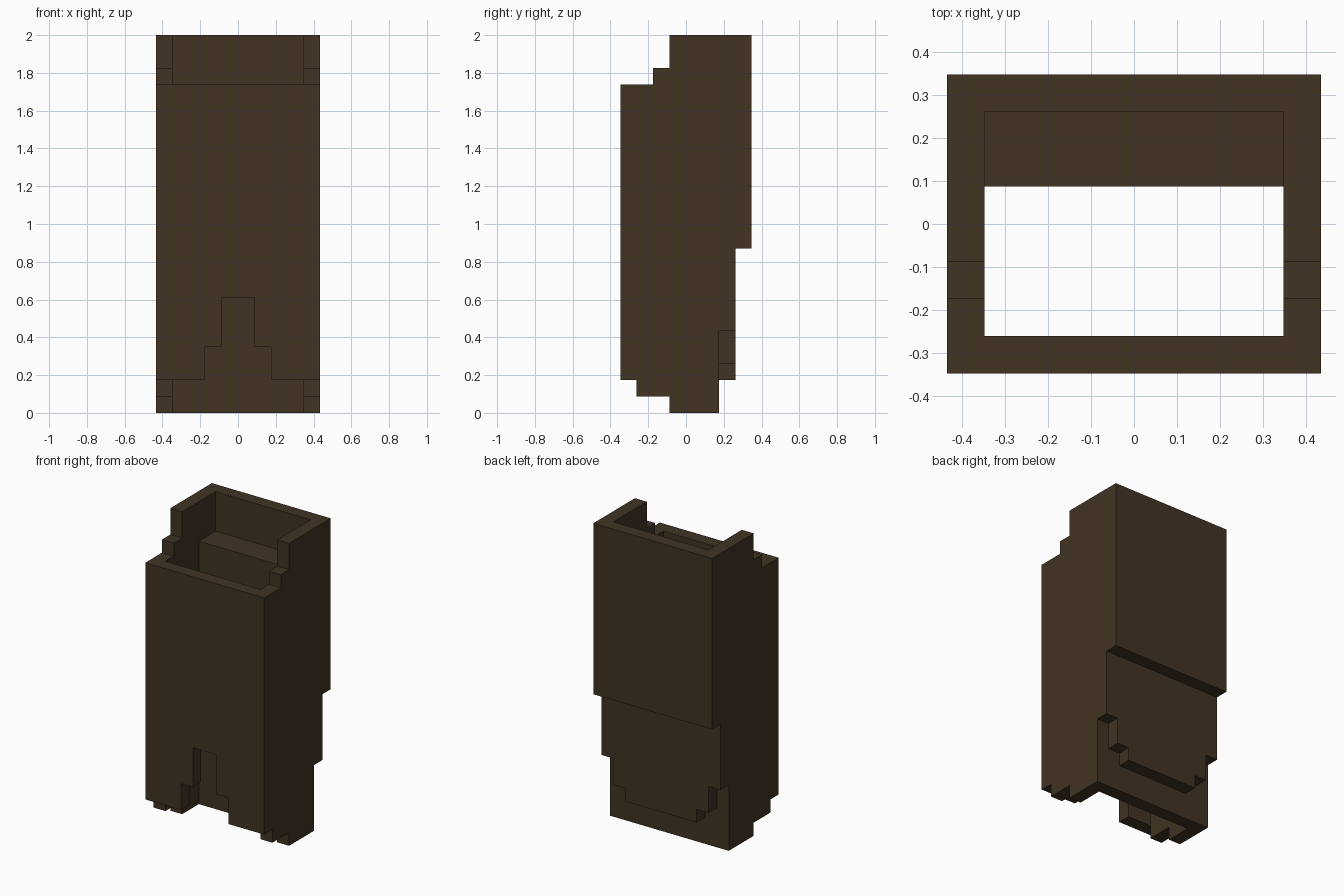
import bpy, bmesh
from mathutils import Vector

if "Cube" in bpy.data.objects:
    bpy.data.objects.remove(bpy.data.objects["Cube"])

U = 2 / 23  # one block

brown = bpy.data.materials.new("dark_brown")
brown.diffuse_color = (0.054, 0.0335, 0.0168, 1)
brown.use_nodes = True
brown.node_tree.nodes["Principled BSDF"].inputs["Base Color"].default_value = brown.diffuse_color


def extrude(name, pts, axis, lo, hi):
    """Extrude a block-unit profile along x (y,z points) or y (x,z points)."""
    bm = bmesh.new()
    place = (lambda a, b: (lo, a, b)) if axis == "x" else (lambda a, b: (a, lo, b))
    face = bm.faces.new([bm.verts.new(Vector(place(a, b)) * U) for a, b in pts])
    new = bmesh.ops.extrude_face_region(bm, geom=[face])["geom"]
    d = (hi - lo) * U
    shift = Vector((d, 0, 0)) if axis == "x" else Vector((0, d, 0))
    bmesh.ops.translate(bm, vec=shift,
                        verts=[g for g in new if isinstance(g, bmesh.types.BMVert)])
    bmesh.ops.recalc_face_normals(bm, faces=bm.faces)
    mesh = bpy.data.meshes.new(name)
    bm.to_mesh(mesh)
    bm.free()
    mesh.materials.append(brown)
    obj = bpy.data.objects.new(name, mesh)
    bpy.context.collection.objects.link(obj)
    return obj


def cut(body, cutter):
    mod = body.modifiers.new(cutter.name, "BOOLEAN")
    mod.operation = "DIFFERENCE"
    mod.solver = "EXACT"
    mod.object = cutter
    bpy.context.view_layer.objects.active = body
    bpy.ops.object.modifier_apply(modifier=mod.name)
    bpy.data.objects.remove(cutter)


# Stepped outer body, from its side profile
body = extrude("hollow_body", [
    (-1, 0), (2, 0), (2, 2), (3, 2), (3, 10), (4, 10), (4, 23), (-1, 23),
    (-1, 21), (-2, 21), (-2, 20), (-4, 20), (-4, 2), (-3, 2), (-3, 1), (-1, 1)],
    "x", -5, 5)

# Open shaft, with a ledge along the back wall
cut(body, extrude("shaft_cutter", [
    (-3, -1), (1, -1), (1, 20), (3, 20), (3, 24), (-3, 24)], "x", -4, 4))

# Stepped notch in the front hem
cut(body, extrude("front_notch_cutter", [
    (-2, 1), (2, 1), (2, 4), (1, 4), (1, 7), (-1, 7), (-1, 4), (-2, 4)],
    "y", -5, -2))

# Stepped lower corners of the back panel
for s in (-1, 1):
    cut(body, extrude("back_corner_cutter", [
        (s * x, z) for x, z in
        [(3, 1), (6, 1), (6, 5), (4, 5), (4, 3), (3, 3)]], "y", 2, 3.5))
